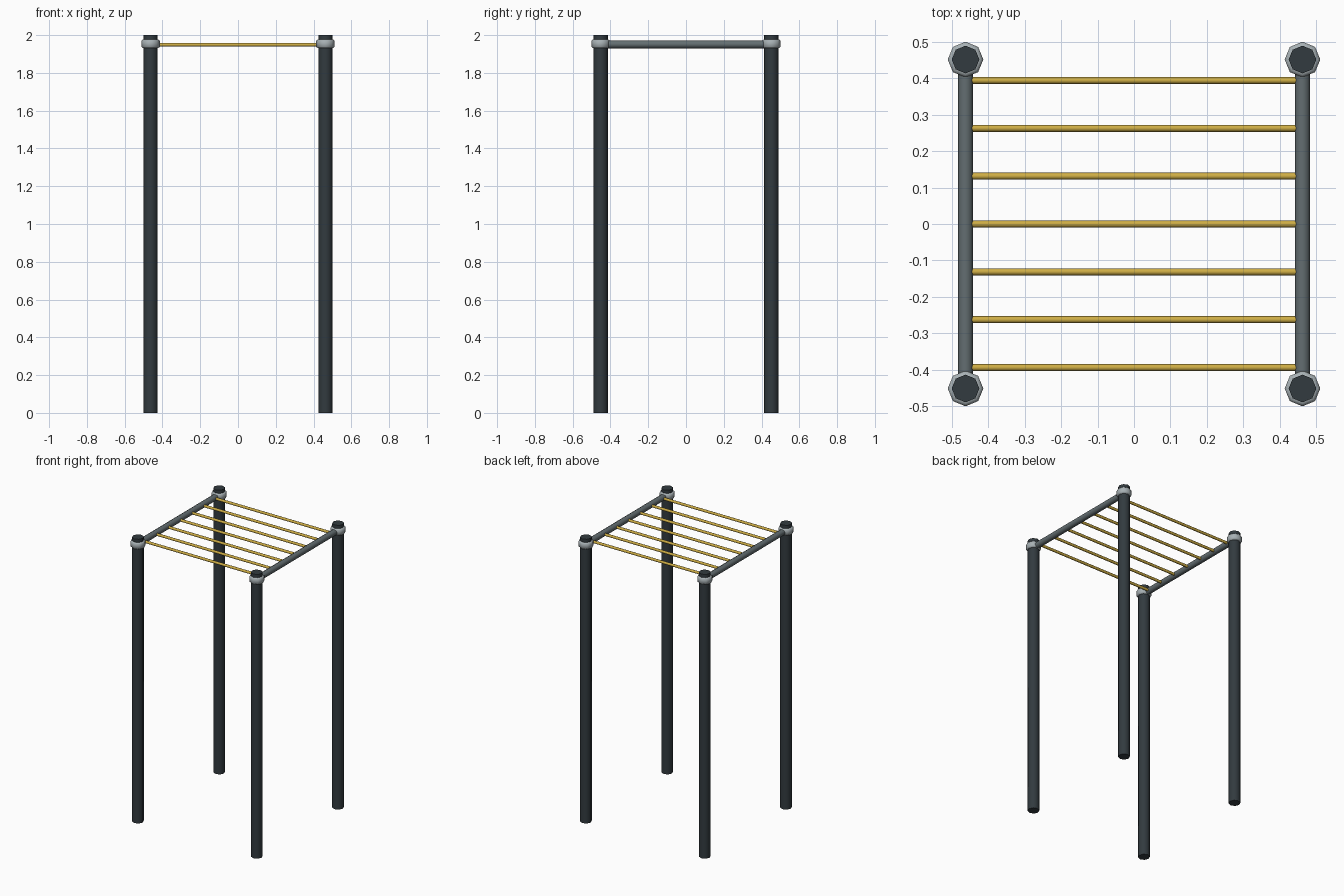
import bpy, bmesh, math
from mathutils import Vector

if "Cube" in bpy.data.objects:
    bpy.data.objects.remove(bpy.data.objects["Cube"])

PX, PY = 0.463, 0.452      # post positions
BAR_Z = 1.951              # height of rails and rungs


def material(name, rgb):
    m = bpy.data.materials.new(name)
    m.diffuse_color = (*rgb, 1)
    m.use_nodes = True
    m.node_tree.nodes["Principled BSDF"].inputs["Base Color"].default_value = m.diffuse_color
    return m


charcoal = material("charcoal", (0.032, 0.043, 0.050))
grey = material("steel_grey", (0.125, 0.155, 0.165))
silver = material("light_silver", (0.39, 0.44, 0.46))
gold = material("gold", (0.62, 0.42, 0.06))


def finish(obj, name, mat):
    obj.name = name
    obj.data.materials.append(mat)
    bpy.context.view_layer.objects.active = obj
    obj.select_set(True)
    bpy.ops.object.shade_smooth_by_angle(angle=math.radians(50))
    obj.select_set(False)


def lathe(name, profile, n, mat, loc, axis="Z"):
    """Closed solid of revolution from (radius, height) pairs, laid along an axis."""
    bm = bmesh.new()
    rings = [[bm.verts.new((r * math.cos(2 * math.pi * i / n),
                            r * math.sin(2 * math.pi * i / n), z)) for i in range(n)]
             for r, z in profile]
    for a, b in zip(rings, rings[1:]):
        for i in range(n):
            j = (i + 1) % n
            bm.faces.new((a[i], a[j], b[j], b[i]))
    bm.faces.new(rings[-1])
    bm.faces.new(rings[0][::-1])
    if axis != "Z":
        rot = Vector((0, 0, 1)).rotation_difference(
            Vector((1, 0, 0) if axis == "X" else (0, 1, 0)))
        for v in bm.verts:
            v.co = rot @ v.co
    me = bpy.data.meshes.new(name)
    bm.to_mesh(me)
    bm.free()
    obj = bpy.data.objects.new(name, me)
    obj.location = loc
    bpy.context.collection.objects.link(obj)
    finish(obj, name, mat)


# Corner posts with clamp collars
for sx, side in ((-1, "left"), (1, "right")):
    for sy, end in ((-1, "front"), (1, "back")):
        lathe(f"{end}_{side}_post", [(0.038, 0), (0.038, 2)], 8, charcoal,
              (sx * PX, sy * PY, 0))
        lathe(f"{end}_{side}_collar",
              [(0.041, -0.023), (0.049, -0.016), (0.049, 0.016), (0.041, 0.023)],
              8, silver, (sx * PX, sy * PY, BAR_Z + 0.003))
    # Side rail joining the two posts
    lathe(f"{side}_rail", [(0.021, -PY), (0.021, PY)], 8, grey,
          (sx * PX, 0, BAR_Z), "Y")

# Seven overhead rungs
for k in range(7):
    lathe(f"rung_{k + 1}", [(0.0095, -PX), (0.0095, PX)], 8, gold,
          (0, (k - 3) * 0.1315, BAR_Z - 0.002), "X")
